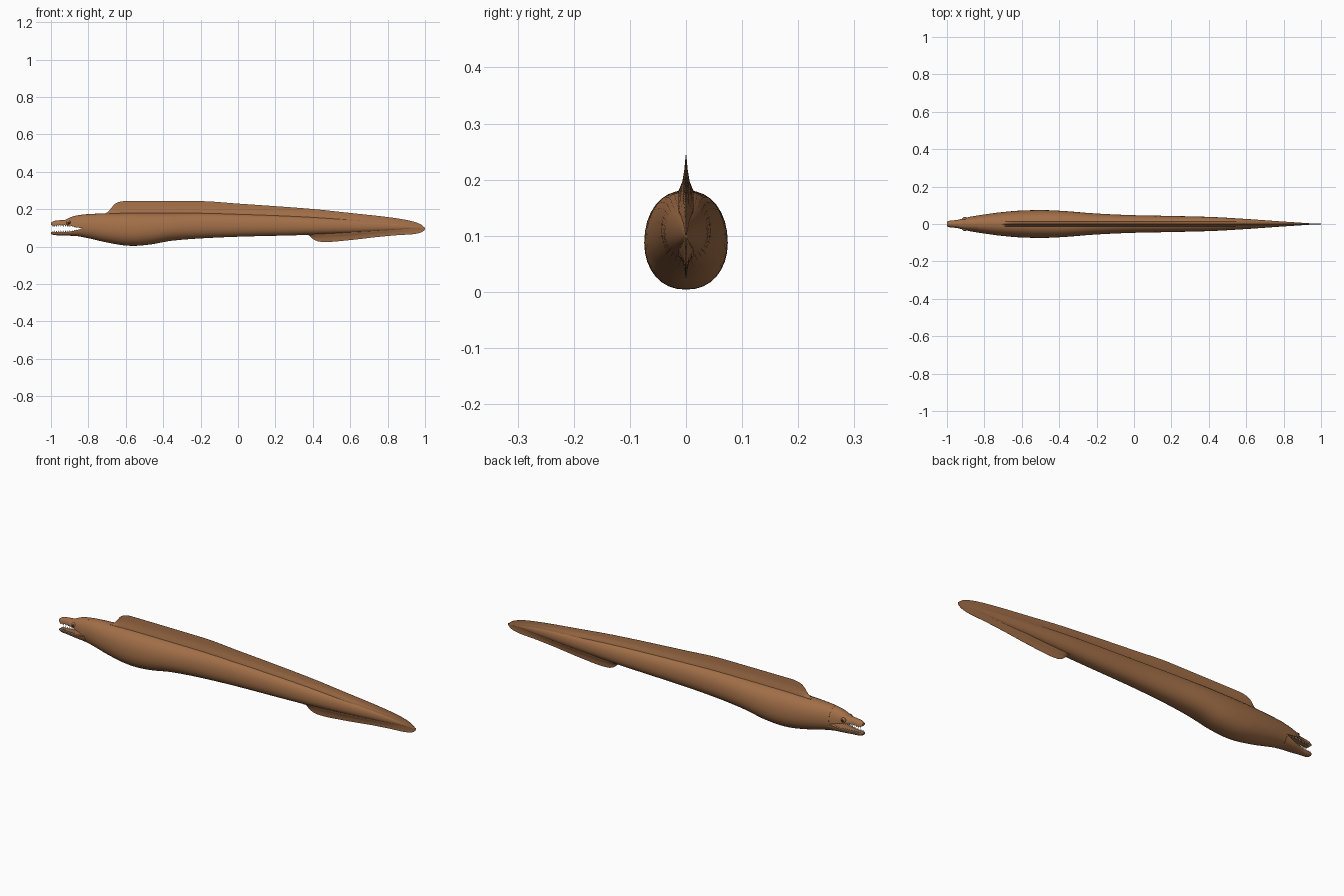
import bpy, bmesh, math
from mathutils import Vector

if "Cube" in bpy.data.objects:
    bpy.data.objects.remove(bpy.data.objects["Cube"])


def material(name, rgb):
    m = bpy.data.materials.new(name)
    m.diffuse_color = (*rgb, 1)
    m.use_nodes = True
    m.node_tree.nodes["Principled BSDF"].inputs["Base Color"].default_value = m.diffuse_color
    return m


BROWN = material("brown skin", (0.36, 0.158, 0.064))
IVORY = material("ivory teeth", (0.80, 0.78, 0.72))
DARK = material("dark pupil", (0.03, 0.02, 0.015))


def curve(pts, x):
    """Smooth monotone interpolation through (x, value) points."""
    if x <= pts[0][0]:
        return pts[0][1]
    if x >= pts[-1][0]:
        return pts[-1][1]
    d = [(b[1] - a[1]) / (b[0] - a[0]) for a, b in zip(pts, pts[1:])]
    s = [d[0]] + [2 * a * b / (a + b) if a * b > 0 else 0 for a, b in zip(d, d[1:])] + [d[-1]]
    i = max(k for k in range(len(d)) if pts[k][0] <= x)
    h = pts[i + 1][0] - pts[i][0]
    t = (x - pts[i][0]) / h
    return ((2*t**3 - 3*t*t + 1) * pts[i][1] + (t**3 - 2*t*t + t) * h * s[i]
            + (3*t*t - 2*t**3) * pts[i + 1][1] + (t**3 - t*t) * h * s[i + 1])


def finish(bm, name, mat, angle=50):
    bmesh.ops.recalc_face_normals(bm, faces=bm.faces)
    me = bpy.data.meshes.new(name)
    bm.to_mesh(me)
    bm.free()
    me.materials.append(mat)
    ob = bpy.data.objects.new(name, me)
    bpy.context.collection.objects.link(ob)
    bpy.ops.object.select_all(action='DESELECT')
    ob.select_set(True)
    bpy.context.view_layer.objects.active = ob
    bpy.ops.object.shade_smooth_by_angle(angle=math.radians(angle))
    return ob


def loft(name, rings, mat=BROWN, angle=50):
    bm = bmesh.new()
    loops = [[bm.verts.new(p) for p in r] for r in rings]
    n = len(loops[0])
    for a, b in zip(loops, loops[1:]):
        for i in range(n):
            bm.faces.new((a[i], a[(i + 1) % n], b[(i + 1) % n], b[i]))
    bm.faces.new(loops[0])
    bm.faces.new(loops[-1])
    return finish(bm, name, mat, angle)


def steps(a, b, n):
    return [a + (b - a) * i / n for i in range(n + 1)]


def power(v, e):
    return math.copysign(abs(v) ** e, v)


# Side and top outlines of the body
TOP = [(-1, .128), (-.985, .137), (-.955, .141), (-.925, .143), (-.90, .155), (-.86, .167),
       (-.8, .174), (-.7, .178), (-.55, .181), (-.2, .180), (0, .175), (.3, .164),
       (.6, .146), (.8, .129), (.95, .108), (.98, .102)]
BOTTOM = [(-1, .068), (-.985, .062), (-.95, .060), (-.87, .057), (-.8, .045), (-.7, .022),
          (-.6, .006), (-.56, .004), (-.48, .010), (-.35, .032), (-.2, .044), (0, .053),
          (.35, .062), (.6, .073), (.8, .085), (.95, .096), (.98, .098)]
WIDTH = [(-1, .012), (-.985, .018), (-.95, .021), (-.92, .028), (-.88, .038), (-.8, .051),
         (-.7, .064), (-.6, .072), (-.5, .0745), (-.4, .071), (-.2, .056), (0, .047),
         (.2, .043), (.4, .038), (.6, .027), (.8, .013), (.95, .003), (.98, .001)]
SIDES = 32


def body_ring(x):
    t, b, w = curve(TOP, x), curve(BOTTOM, x), curve(WIDTH, x)
    mid = b + (t - b) * .46
    out = []
    for i in range(SIDES):
        a = 2 * math.pi * i / SIDES
        s = math.sin(a)
        z = mid + power(s, .95) * ((t - mid) if s > 0 else (mid - b))
        out.append((x, w * power(math.cos(a), .9), z))
    return out


JAW_END = -.835
loft("body", [body_ring(x) for x in steps(JAW_END, .98, 90)])

# Jaws: half-round sections meeting the body at the mouth corner
GUM_UP = [(-1, .117), (-.985, .113), (-.95, .116), (-.9, .113), (-.86, .103), (JAW_END, .098)]
GUM_LOW = [(-1, .077), (-.95, .077), (-.9, .080), (-.86, .089), (JAW_END, .098)]


def jaw_ring(x, gum, outer):
    w, g, o = curve(WIDTH, x), curve(gum, x), curve(outer, x)
    arc = [(x, w * power(math.cos(math.pi * i / 14), .85),
            g + (o - g) * math.sin(math.pi * i / 14)) for i in range(15)]
    return arc + [(x, w * f, g) for f in (-.5, 0, .5)]


for name, gum, outer in (("upper_jaw", GUM_UP, TOP), ("lower_jaw", GUM_LOW, BOTTOM)):
    xs = [-1, -.997, -.992] + steps(-.985, JAW_END + .004, 18)
    loft(name, [jaw_ring(x, gum, outer) for x in xs], angle=40)

# Teeth: rows of small cones along both gums
for name, gum, direction in (("upper_teeth", GUM_UP, -1), ("lower_teeth", GUM_LOW, 1)):
    bm = bmesh.new()
    for x in steps(-.99, -.865, 13):
        for side in (-1, 1):
            h = .011 if x < -.9 else .007
            c = Vector((x, side * curve(WIDTH, x) * .80, curve(gum, x) - direction * .001))
            base = [bm.verts.new(c + Vector((.0038 * math.cos(k * math.pi / 3),
                                             .003 * math.sin(k * math.pi / 3), 0)))
                    for k in range(6)]
            tip = bm.verts.new(c + Vector((.001, 0, direction * h)))
            bm.faces.new(base)
            for k in range(6):
                bm.faces.new((base[k], base[(k + 1) % 6], tip))
    finish(bm, name, IVORY)

# Fins: thin blades with a flared foot, running along the back and under the tail
DORSAL = [(-.71, .178), (-.695, .186), (-.68, .203), (-.66, .227), (-.635, .239), (-.6, .244),
          (-.2, .243), (0, .230), (.4, .201), (.6, .180), (.8, .158), (.9, .143),
          (.95, .130), (.98, .117), (.993, .106), (1, .096)]
ANAL = [(.375, .064), (.39, .050), (.41, .035), (.44, .026), (.47, .025), (.6, .035),
        (.75, .052), (.85, .061), (.93, .066), (.97, .073), (.99, .082), (1, .092)]


def fin_ring(x, edge, outline, sign):
    foot = curve(outline, x)
    tip = curve(edge, x)
    b = min(.013, curve(WIDTH, x) * .45 + .001)
    root = foot - sign * min(.02, .4 * (curve(TOP, x) - curve(BOTTOM, x)))
    if x > .9:  # both blades meet in the tail tip
        root = root + (.097 - root) * (x - .9) / .1
    prof = [(b * 1.1, root), (b, foot), (b * .5, foot + (tip - foot) * .25),
            (b * .22, foot + (tip - foot) * .6), (.0006, tip)]
    return [(x, y, z) for y, z in prof] + [(x, -y, z) for y, z in reversed(prof)]


def fin_stations(a):
    return steps(a, a + .12, 16) + steps(a + .12, .9, 40)[1:] + steps(.9, 1, 16)[1:]


loft("dorsal_fin", [fin_ring(x, DORSAL, TOP, 1) for x in fin_stations(-.71)])
loft("anal_fin", [fin_ring(x, ANAL, BOTTOM, -1) for x in fin_stations(.375)])

# Eyes with a thin dark pupil, and small nostril tubes on the snout
for side, label in ((-1, "front"), (1, "back")):
    for part, r, y, mat in (("eye", .0125, .0265, BROWN), ("pupil", .0065, .0355, DARK)):
        bm = bmesh.new()
        bmesh.ops.create_uvsphere(bm, u_segments=20, v_segments=12, radius=r)
        for v in bm.verts:
            v.co.y *= .75 if part == "eye" else .3
            v.co += Vector((-.905, side * y, .128))
        finish(bm, f"{label}_{part}", mat)
